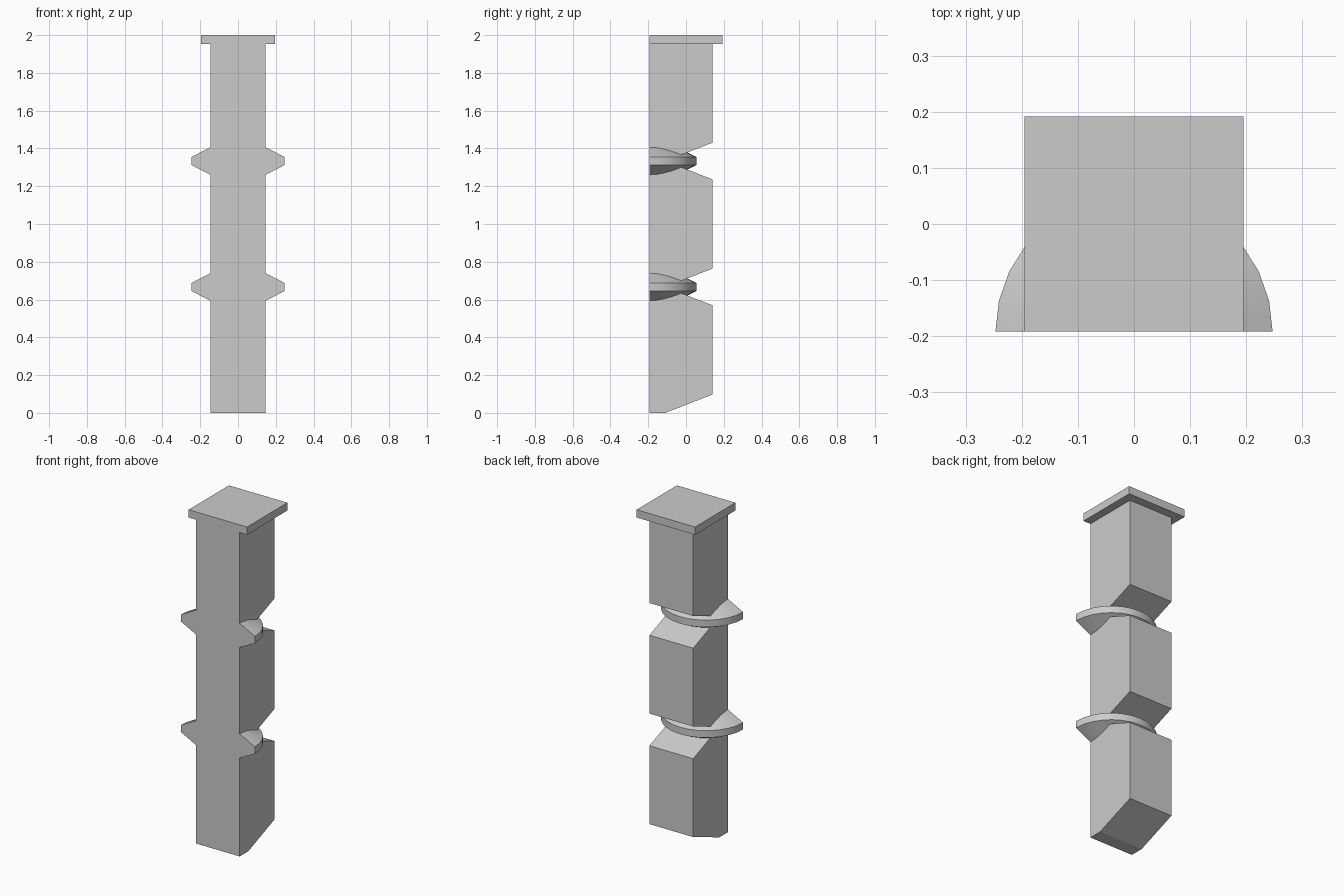
import bpy
import bmesh
import math

cube = bpy.data.objects.get("Cube")
if cube:
    bpy.data.objects.remove(cube, do_unlink=True)

FRONT, BACK, HALF_W = -0.192, 0.14, 0.146
SECTION = 2 / 3
CAP_BASE = 1.953

stone = bpy.data.materials.new("plain_grey")
stone.use_nodes = True
stone.diffuse_color = (0.6, 0.6, 0.6, 1)
stone.node_tree.nodes["Principled BSDF"].inputs["Base Color"].default_value = (0.6, 0.6, 0.6, 1)


def finish(name, bm, smooth=False):
    bmesh.ops.recalc_face_normals(bm, faces=bm.faces[:])
    mesh = bpy.data.meshes.new(name)
    bm.to_mesh(mesh)
    bm.free()
    mesh.materials.append(stone)
    obj = bpy.data.objects.new(name, mesh)
    bpy.context.collection.objects.link(obj)
    if smooth:
        bpy.ops.object.select_all(action="DESELECT")
        obj.select_set(True)
        bpy.context.view_layer.objects.active = obj
        bpy.ops.object.shade_smooth_by_angle(angle=math.radians(25))
    return obj


def extrude_profile(name, profile, half_width):
    """Extrude a (y, z) outline along x."""
    bm = bmesh.new()
    face = bm.faces.new([bm.verts.new((-half_width, y, z)) for y, z in profile])
    result = bmesh.ops.extrude_face_region(bm, geom=[face])
    moved = [v for v in result["geom"] if isinstance(v, bmesh.types.BMVert)]
    bmesh.ops.translate(bm, verts=moved, vec=(2 * half_width, 0, 0))
    return finish(name, bm)


def half_collar(name, z, segments=14):
    """Half ring with bevelled top and bottom, cut flat at the front."""
    section = [(HALF_W, 0.073), (0.247, 0.021), (0.247, -0.021), (HALF_W, -0.073)]
    bm = bmesh.new()
    rings = []
    for i in range(segments + 1):
        a = math.pi * i / segments
        rings.append([bm.verts.new((r * math.cos(a), FRONT + r * math.sin(a), z + h))
                      for r, h in section])
    n = len(section)
    for a, b in zip(rings, rings[1:]):
        for j in range(n):
            k = (j + 1) % n
            bm.faces.new((a[j], a[k], b[k], b[j]))
    bm.faces.new(rings[0])
    bm.faces.new(rings[-1])
    return finish(name, bm, smooth=True)


# Shaft: three sections with V notches cut into the back
NOTCH_Y, RISE = -0.11, 0.097
outline = [(FRONT, 0), (NOTCH_Y, 0)]
for i in range(3):
    low, high = i * SECTION, (i + 1) * SECTION
    outline.append((BACK, low + RISE))
    if i < 2:
        outline += [(BACK, high - RISE), (NOTCH_Y, high)]
outline += [(BACK, CAP_BASE), (FRONT, CAP_BASE)]
extrude_profile("shaft", outline, HALF_W)

# Collars around the notches
for i, label in enumerate(("lower_collar", "upper_collar"), start=1):
    half_collar(label, i * SECTION)

# Square cap
extrude_profile("cap", [(FRONT, CAP_BASE), (-FRONT, CAP_BASE), (-FRONT, 2), (FRONT, 2)], 0.195)
